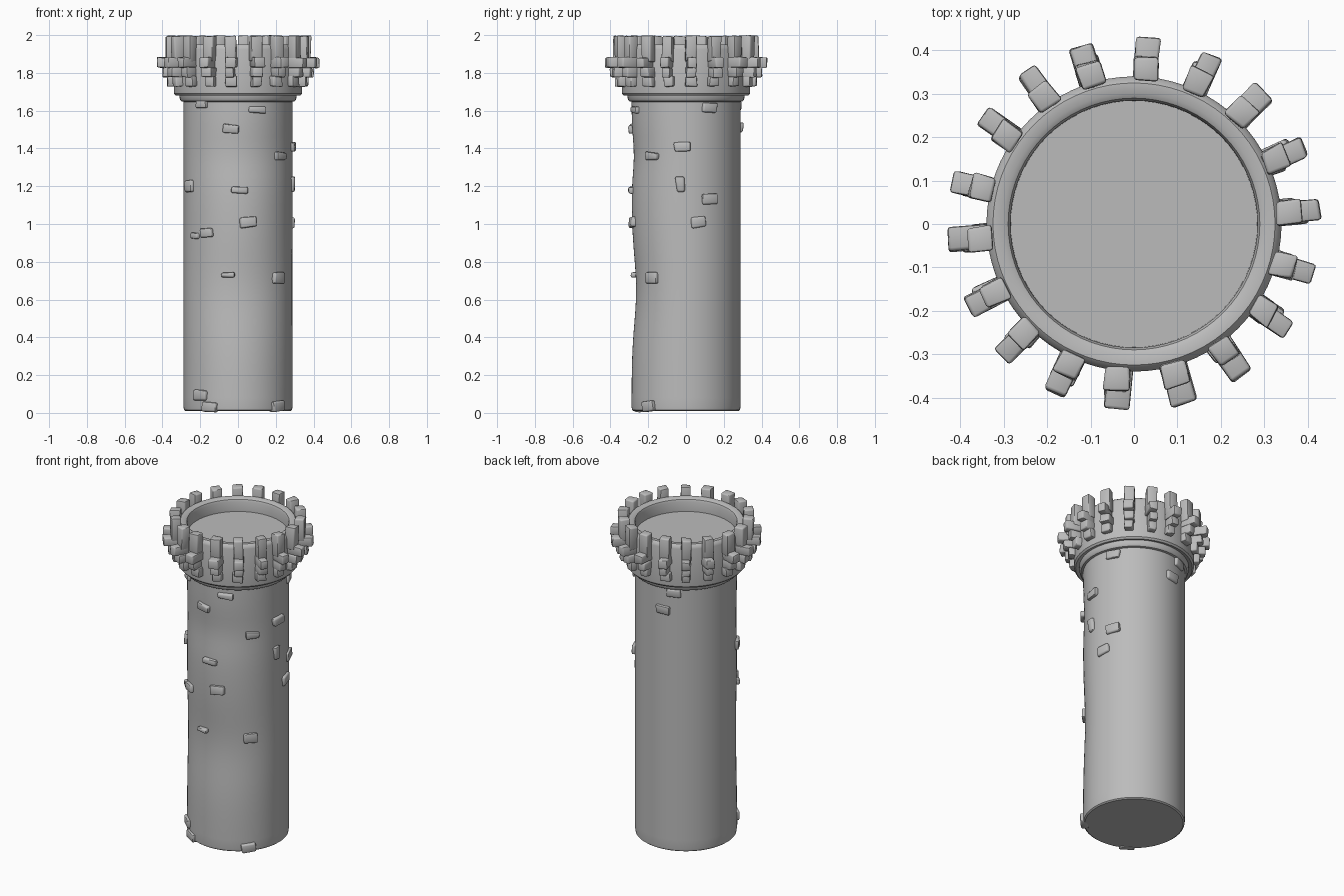
import bpy, bmesh, random
from math import sin, cos, pi, radians, asin, exp, atan2
from mathutils import Matrix, Vector

random.seed(4)
cube = bpy.data.objects.get("Cube")
if cube:
    bpy.data.objects.remove(cube, do_unlink=True)

stone = bpy.data.materials.new("grey stone")
stone.use_nodes = True
GREY = (0.5, 0.5, 0.5, 1)
stone.diffuse_color = GREY
stone.node_tree.nodes["Principled BSDF"].inputs["Base Color"].default_value = GREY


def finish(name, bm, angle=35):
    bmesh.ops.recalc_face_normals(bm, faces=bm.faces)
    mesh = bpy.data.meshes.new(name)
    bm.to_mesh(mesh)
    bm.free()
    mesh.materials.append(stone)
    obj = bpy.data.objects.new(name, mesh)
    bpy.context.collection.objects.link(obj)
    bpy.ops.object.select_all(action="DESELECT")
    obj.select_set(True)
    bpy.context.view_layer.objects.active = obj
    bpy.ops.object.shade_smooth_by_angle(angle=radians(angle))
    return obj


def lathe(profile, sides=72):
    """Spin a (radius, height) profile and cap both ends."""
    bm = bmesh.new()
    rings = [[bm.verts.new((r * cos(2 * pi * i / sides), r * sin(2 * pi * i / sides), z))
              for i in range(sides)] for r, z in profile]
    for a, b in zip(rings, rings[1:]):
        for i in range(sides):
            j = (i + 1) % sides
            bm.faces.new((a[i], a[j], b[j], b[i]))
    bm.faces.new(rings[0])
    bm.faces.new(rings[-1])
    return bm


def add_block(bm, azimuth, radius, z, size, jitter=0.004, tilt=0.0, bevel=0.007):
    """Rough hewn block; size is (radial, tangential, vertical)."""
    part = bmesh.new()
    bmesh.ops.create_cube(part, size=1)
    for v in part.verts:
        v.co = Vector([c * s + random.uniform(-jitter, jitter) for c, s in zip(v.co, size)])
    bmesh.ops.bevel(part, geom=part.edges[:], offset=bevel, segments=2,
                    profile=0.5, affect="EDGES")
    part.transform(Matrix.Rotation(radians(azimuth), 4, "Z")
                   @ Matrix.Translation((radius, 0, z))
                   @ Matrix.Rotation(radians(tilt), 4, "X"))
    temp = bpy.data.meshes.new("temp")
    part.to_mesh(temp)
    part.free()
    bm.from_mesh(temp)
    bpy.data.meshes.remove(temp)


# Shaft, worn hollow on the front
R = 0.288
shaft = lathe([(0.278, 0.01), (0.286, 0.016), (R, 0.03)]
              + [(R, 0.03 + 1.63 * i / 32) for i in range(1, 33)])
for v in shaft.verts:
    facing = max(0, cos(atan2(v.co.y, v.co.x) + radians(85))) ** 2
    wear = 0.024 * exp(-((v.co.z - 0.65) / 0.25) ** 2) + 0.012 * exp(-((v.co.z - 1.36) / 0.13) ** 2)
    v.co.xy *= 1 - facing * wear / R
finish("shaft", shaft)

# Crown with a stepped collar, rounded rim and sunken floor
finish("crown", lathe([
    (0.28, 1.645), (0.3, 1.65), (0.308, 1.66), (0.31, 1.685), (0.33, 1.68), (0.339, 1.69),
    (0.34, 1.7), (0.34, 1.925), (0.336, 1.94), (0.325, 1.95), (0.302, 1.95),
    (0.29, 1.943), (0.285, 1.93), (0.284, 1.87)]))

# Merlons standing on three-step corbels
merlons, corbels = bmesh.new(), bmesh.new()
for k in range(18):
    a = 5 + 20 * k + random.uniform(-1.5, 1.5)
    add_block(merlons, a, 0.358, 1.928, (0.056, 0.056, 0.136))
    for reach, z, height in ((0.43, 1.855, 0.055), (0.402, 1.803, 0.052), (0.375, 1.755, 0.055)):
        width = random.uniform(0.045, 0.06)
        add_block(corbels, a + random.uniform(-0.8, 0.8), (0.325 + reach) / 2, z,
                  (reach - 0.325, width, height))
finish("merlons", merlons, 45)
finish("corbels", corbels, 45)

# Loose stones on the shaft: azimuth, height, width, thickness
bricks = bmesh.new()


def brick(azimuth, z, width=0.07, height=0.045):
    dent = 0.01 if 0.4 < z < 0.9 and -130 < azimuth < -40 else 0
    add_block(bricks, azimuth, 0.283 - dent, z, (0.04, width, height), 0.005,
              random.uniform(-6, 6), 0.009)


for x, z, w, h in ((-0.19, 1.635, 0.075, 0.04), (0.08, 1.695, 0.08, 0.03),
                   (0.1, 1.605, 0.09, 0.035), (-0.04, 1.505, 0.085, 0.042),
                   (0.225, 1.36, 0.08, 0.042), (-0.255, 1.2, 0.07, 0.06),
                   (0.01, 1.18, 0.085, 0.035), (0.055, 1.01, 0.09, 0.055),
                   (-0.165, 0.955, 0.08, 0.045), (-0.225, 0.935, 0.06, 0.03),
                   (-0.055, 0.73, 0.07, 0.026), (0.22, 0.715, 0.08, 0.055),
                   (-0.2, 0.095, 0.09, 0.055), (-0.15, 0.033, 0.085, 0.055),
                   (0.21, 0.035, 0.085, 0.055)):
    brick(-90 + 180 / pi * asin(x / R), z, w, h)
for y, z, w, h in ((0.125, 1.615, 0.085, 0.055), (-0.02, 1.41, 0.085, 0.05),
                   (-0.03, 1.21, 0.042, 0.08), (0.125, 1.13, 0.085, 0.055),
                   (0.065, 1.01, 0.08, 0.055)):
    brick(180 / pi * asin(y / R), z, w, h)
brick(111, 1.625, 0.085, 0.05)
brick(98, 1.51, 0.085, 0.055)
finish("loose_stones", bricks, 45)
